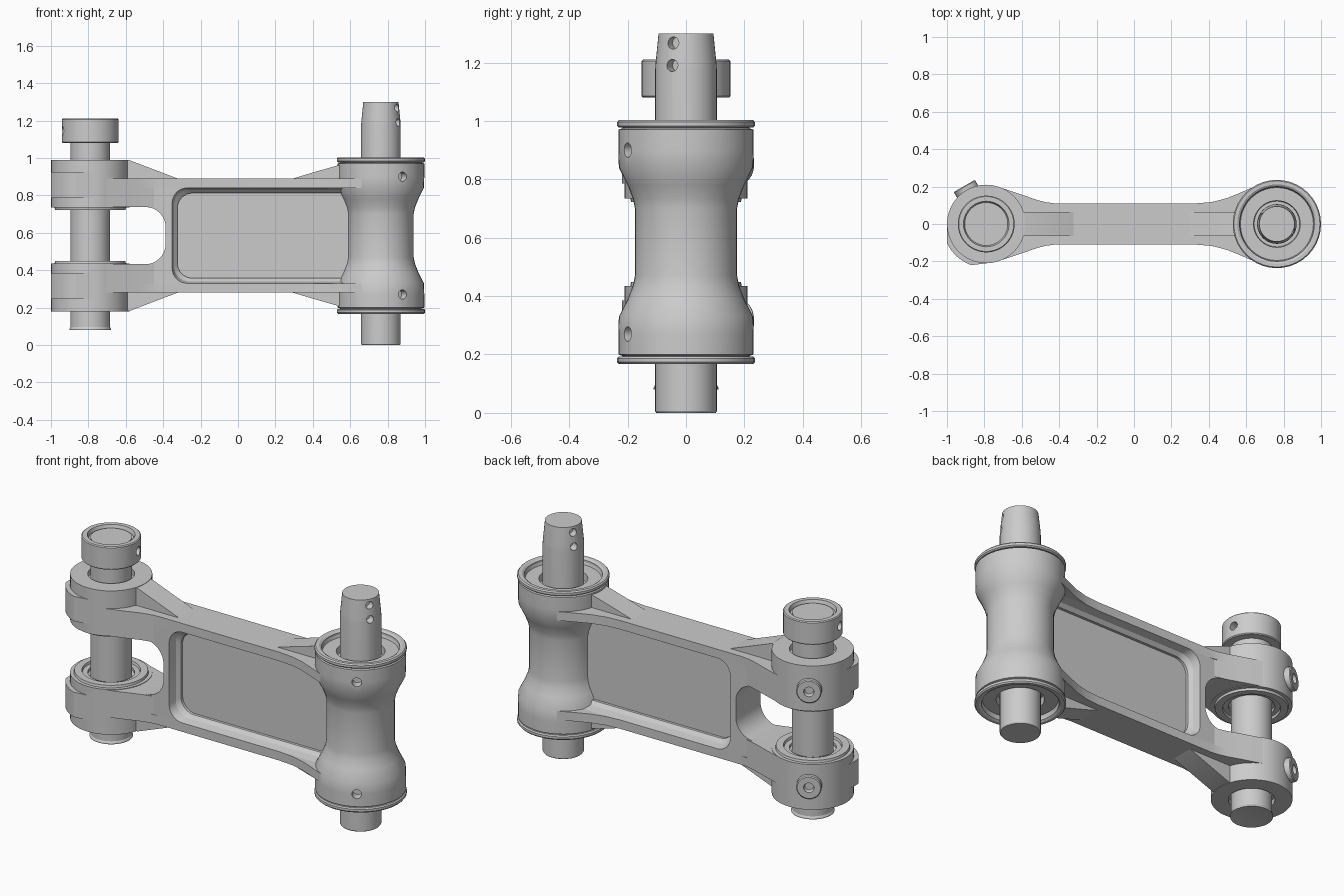
import bpy, bmesh, math
from mathutils import Matrix, Vector

if "Cube" in bpy.data.objects:
    bpy.data.objects.remove(bpy.data.objects["Cube"])

ZC = 0.585            # mid height of the link
LX, RX = -0.79, 0.764  # pin axes


def finish(name, bm, mirror=False):
    bmesh.ops.remove_doubles(bm, verts=bm.verts, dist=1e-5)
    bmesh.ops.recalc_face_normals(bm, faces=bm.faces)
    if mirror:
        bmesh.ops.translate(bm, verts=bm.verts, vec=(0, 0, -ZC))
    me = bpy.data.meshes.new(name)
    bm.to_mesh(me)
    bm.free()
    ob = bpy.data.objects.new(name, me)
    bpy.context.collection.objects.link(ob)
    if mirror:
        ob.location.z = ZC
        m = ob.modifiers.new("mirror", 'MIRROR')
        m.use_axis = (False, False, True)
        m.use_mirror_merge = False
        apply(ob, m)
    return ob


def apply(ob, mod):
    bpy.context.view_layer.objects.active = ob
    bpy.ops.object.modifier_apply(modifier=mod.name)


def lathe(name, profile, x=0, mirror=False, n=40, mat=None):
    """Revolve a closed (radius, z) profile."""
    bm = bmesh.new()
    rings = [[bm.verts.new((r * math.cos(2 * math.pi * i / n), r * math.sin(2 * math.pi * i / n), z))
              for i in range(n)] for r, z in profile]
    k = len(profile)
    for j in range(k):
        if profile[j][0] == 0 and profile[(j + 1) % k][0] == 0:
            continue
        a, b = rings[j], rings[(j + 1) % k]
        for i in range(n):
            bm.faces.new((a[i], a[(i + 1) % n], b[(i + 1) % n], b[i]))
    bmesh.ops.transform(bm, matrix=mat or Matrix.Translation((x, 0, 0)), verts=bm.verts)
    return finish(name, bm, mirror)


def prism(name, pts, a, b, axis='z', mirror=False, end=None):
    """Extrude an outline along z (XY outline) or y (XZ outline), optionally lofting to another outline."""
    bm = bmesh.new()
    put = (lambda p, h: (p[0], p[1], h)) if axis == 'z' else (lambda p, h: (p[0], h, p[1]))
    lo = [bm.verts.new(put(p, a)) for p in pts]
    hi = [bm.verts.new(put(p, b)) for p in (end or pts)]
    bm.faces.new(lo)
    bm.faces.new(hi)
    for i in range(len(pts)):
        j = (i + 1) % len(pts)
        bm.faces.new((lo[i], lo[j], hi[j], hi[i]))
    return finish(name, bm, mirror)


def arc(cx, cy, r, a0, a1, n=8):
    return [(cx + r * math.cos(math.radians(a0 + (a1 - a0) * i / n)),
             cy + r * math.sin(math.radians(a0 + (a1 - a0) * i / n))) for i in range(n + 1)]


def aim(start, direction):
    q = Vector(direction).to_track_quat('Z', 'Y')
    return Matrix.Translation(start) @ q.to_matrix().to_4x4()


def drill(ob, x, z, angle, r, depth_at):
    """Blind radial hole from radius depth_at outwards."""
    d = Vector((math.cos(math.radians(angle)), math.sin(math.radians(angle)), 0))
    cut = lathe("drill_cutter", [(0, 0), (r, 0), (r, 0.1), (0, 0.1)], n=16,
                mat=aim(Vector((x, 0, z)) + d * depth_at, d))
    cut.hide_render = True
    m = ob.modifiers.new("hole", 'BOOLEAN')
    m.operation, m.object, m.solver = 'DIFFERENCE', cut, 'EXACT'
    apply(ob, m)
    bpy.data.objects.remove(cut)


# Waisted barrel with recessed ends
half = [(0.175, 0.70), (0.182, 0.735), (0.20, 0.78), (0.23, 0.84), (0.232, 0.90), (0.232, 0.97),
        (0.218, 0.975), (0.218, 0.985), (0.20, 0.985), (0.195, 0.97), (0.125, 0.97), (0.122, 0.93), (0.09, 0.93)]
barrel = lathe("barrel", half + [(r, 2 * ZC - z) for r, z in reversed(half)], RX)
for z in (0.27, 0.90):
    drill(barrel, RX, z, -60, 0.025, 0.18)

# Rounded seal rings at the barrel ends
lathe("barrel_seal_ring", [(0.20, 0.979), (0.23, 0.977), (0.236, 0.983), (0.236, 0.996), (0.23, 1.003),
                           (0.212, 1.003), (0.20, 0.995)], RX, True)

# Tapered right pin
pin = lathe("right_pin", [(0, 0), (0.102, 0), (0.106, 0.006), (0.106, 1.17), (0.104, 1.20),
                          (0.094, 1.30), (0, 1.30)], RX)
for z in (1.19, 1.267):
    for angle in (-27, 156):
        drill(pin, RX, z, angle, 0.021, 0.06)

# Left lugs, bushings, pads and grease bosses
lathe("lug", [(0.12, 0.735), (0.21, 0.735), (0.21, 0.99), (0.12, 0.99)], LX, True)
lathe("lug_bushing", [(0.10, 0.76), (0.145, 0.74), (0.15, 0.722), (0.188, 0.722), (0.192, 0.74), (0.15, 0.76),
                      (0.15, 0.96), (0.10, 0.96)], LX, True)
pad = arc(LX, 0, 0.209, 180, 180, 1)[:1] + arc(LX, 0, 0.234, 206, 250, 8) + arc(LX, 0, 0.209, 278, 278, 1)[:1]
prism("lug_pad", pad + arc(LX, 0, 0.18, 270, 188, 8), 0.785, 0.925, 'z', True)
a = math.radians(120)
lathe("grease_boss", [(0, 0), (0.065, 0), (0.065, 0.048), (0.06, 0.053), (0.027, 0.053), (0.022, 0.03), (0, 0.03)],
      mirror=True, n=24, mat=aim((LX + 0.182 * math.cos(a), 0.182 * math.sin(a), 0.855),
                                 (math.cos(a), math.sin(a), 0)))

# Left pin and its locking collar
lathe("left_pin", [(0, 0.09), (0.10, 0.082), (0.111, 0.08), (0.111, 0.086), (0.106, 0.095),
                   (0.106, 1.197), (0, 1.197)], LX)
collar = lathe("left_pin_collar", [(0.10, 1.08), (0.147, 1.08), (0.152, 1.085), (0.152, 1.205), (0.147, 1.21),
                                   (0.122, 1.21), (0.115, 1.19), (0.10, 1.19)], LX)
for angle in (12, 192):
    drill(collar, LX, 1.145, angle, 0.024, 0.108)

# Flange plates flaring into the lugs and the barrel
side = [(-0.71, 0.193), (-0.60, 0.157), (-0.52, 0.129), (-0.47, 0.116), (-0.42, 0.11), (0.33, 0.11),
        (0.42, 0.118), (0.50, 0.139), (0.57, 0.168), (0.66, 0.207)]
outline = [(-0.64, 0.1)] + side + [(0.60, 0.1)]
prism("flange", outline + [(x, -y) for x, y in reversed(outline)], 0.84, 0.89, 'z', True)
fork = [(-0.64, 0.1)] + side[:4] + [(-0.45, 0.11)]
prism("fork_root", fork + [(x, -y) for x, y in reversed(fork)], 0.738, 0.842, 'z', True)


# C-shaped frame of the recess, its inner wall sloping towards the web
def frame(inset):
    r, x0, zt = 0.08, -0.352 + inset, 0.84 - inset
    top = [(-0.62, 0.885), (0.62, 0.885), (0.62, zt)] + arc(x0 + r, zt - r, r, 90, 180)
    slot = arc(-0.495, 0.63, 0.108, 0, 90) + [(-0.62, 0.738)]
    flip = lambda pts: [(x, 2 * ZC - z) for x, z in reversed(pts)]
    return top + flip(top) + flip(slot) + slot


prism("recess_frame_core", frame(0.028), -0.045, 0.045, 'y')
for s, label in ((-1, "front"), (1, "back")):
    prism("recess_frame_" + label, frame(0.028), s * 0.045, s * 0.065, 'y', end=frame(0.01))
    prism("recess_rim_" + label, frame(0.01), s * 0.065, s * 0.11, 'y', end=frame(0))

# Thin web
prism("web", [(-0.36, 0.30), (0.62, 0.30), (0.62, 0.87), (-0.36, 0.87)], -0.03, 0.03, 'y')

# Sloping gussets on the flanges
prism("lug_gusset", [(-0.32, 0.889), (-0.58, 0.988), (-0.65, 0.988), (-0.65, 0.85), (-0.32, 0.85)],
      -0.065, 0.065, 'y', True)
prism("barrel_gusset", [(0.29, 0.889), (0.42, 0.928), (0.55, 0.965), (0.60, 0.965), (0.60, 0.85), (0.29, 0.85)],
      -0.065, 0.065, 'y', True)

# Smooth the round parts, keep edges sharp
for ob in bpy.context.collection.objects:
    ob.select_set(ob.type == 'MESH')
bpy.ops.object.shade_smooth_by_angle(angle=math.radians(25))
